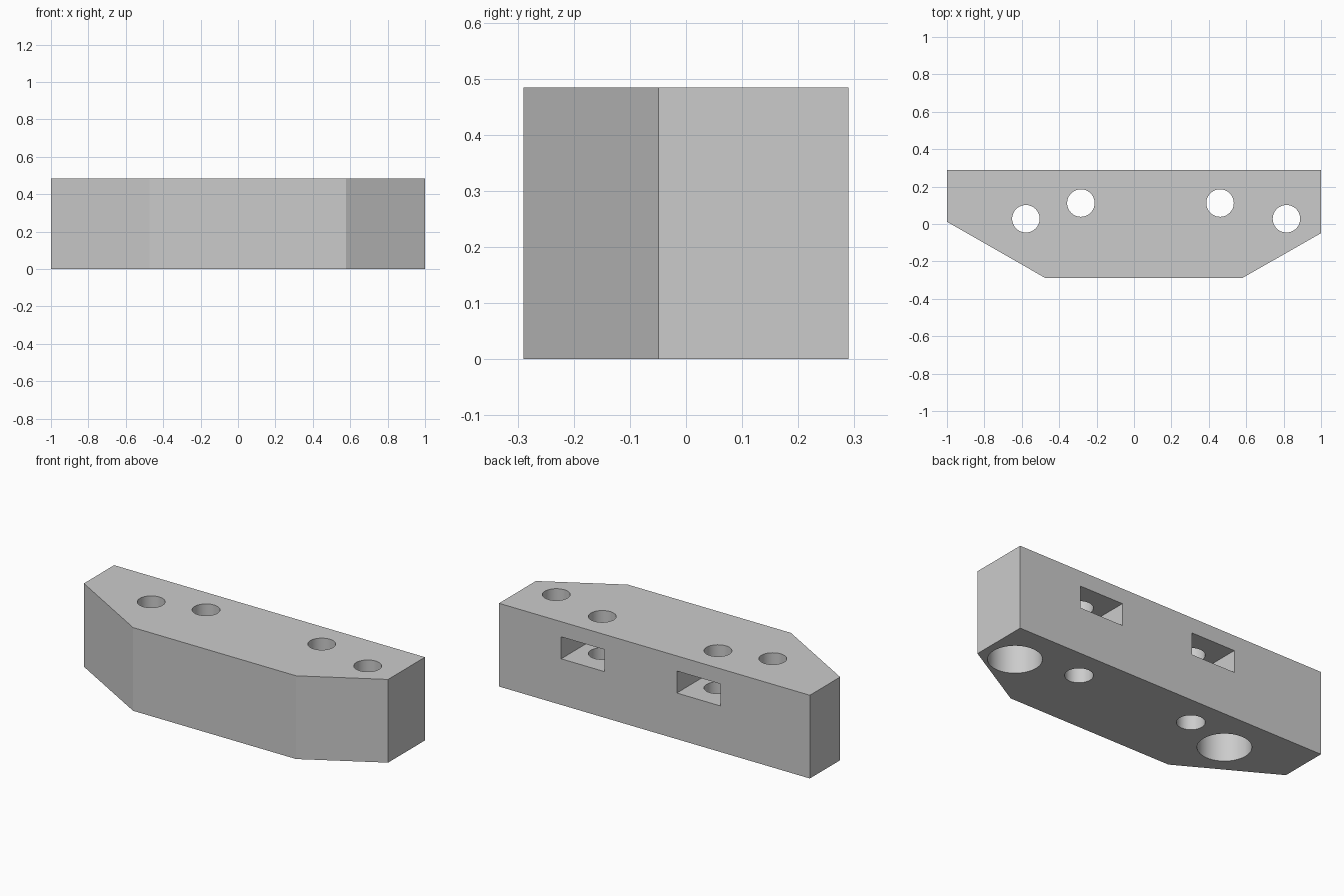
import bpy, bmesh, math

if "Cube" in bpy.data.objects:
    bpy.data.objects.remove(bpy.data.objects["Cube"], do_unlink=True)

HEIGHT = 0.484
BORE_R, RECESS_R, RECESS_DEPTH = 0.0735, 0.14, 0.28
OUTLINE = [(-1, 0.29), (-1, 0.012), (-0.472, -0.29),
           (0.577, -0.29), (1, -0.049), (1, 0.29)]
OUTER_HOLES = [(-0.578, 0.028), (0.815, 0.028)]
INNER_HOLES = [(-0.284, 0.112), (0.46, 0.112)]

grey = bpy.data.materials.new("light grey")
grey.use_nodes = True
grey.diffuse_color = (0.6, 0.6, 0.6, 1)
grey.node_tree.nodes["Principled BSDF"].inputs["Base Color"].default_value = (0.6, 0.6, 0.6, 1)


def prism(name, points, z0, z1):
    """Extrude a flat outline upwards from z0 to z1."""
    bm = bmesh.new()
    face = bm.faces.new([bm.verts.new((x, y, z0)) for x, y in points])
    top = bmesh.ops.extrude_face_region(bm, geom=[face])["geom"]
    verts = [v for v in top if isinstance(v, bmesh.types.BMVert)]
    bmesh.ops.translate(bm, verts=verts, vec=(0, 0, z1 - z0))
    bmesh.ops.recalc_face_normals(bm, faces=bm.faces)
    mesh = bpy.data.meshes.new(name)
    bm.to_mesh(mesh)
    bm.free()
    mesh.materials.append(grey)
    obj = bpy.data.objects.new(name, mesh)
    bpy.context.collection.objects.link(obj)
    return obj


def circle(x, y, r, n=48):
    return [(x + r * math.cos(2 * math.pi * i / n), y + r * math.sin(2 * math.pi * i / n))
            for i in range(n)]


def cut(target, cutter):
    """Subtract the cutter, then discard it."""
    cutter.hide_render = True
    bpy.ops.object.select_all(action='DESELECT')
    bpy.context.view_layer.objects.active = target
    target.select_set(True)
    mod = target.modifiers.new("cut", 'BOOLEAN')
    mod.operation, mod.solver, mod.object = 'DIFFERENCE', 'EXACT', cutter
    bpy.ops.object.modifier_apply(modifier=mod.name)
    bpy.data.objects.remove(cutter, do_unlink=True)


# Block with two chamfered front corners
block = prism("mounting_block", OUTLINE, 0, HEIGHT)

# Vertical bolt holes
for x, y in OUTER_HOLES + INNER_HOLES:
    cut(block, prism("bolt_hole", circle(x, y, BORE_R), -0.1, HEIGHT + 0.1))

# Wide recesses in the underside of the outer holes
for x, y in OUTER_HOLES:
    cut(block, prism("bolt_head_recess", circle(x, y, RECESS_R), -0.1, RECESS_DEPTH))

# Nut slots entering from the back and crossing the inner holes
for x, y in INNER_HOLES:
    slot = [(x - 0.14, y - 0.14), (x + 0.14, y - 0.14), (x + 0.14, 0.4), (x - 0.14, 0.4)]
    cut(block, prism("nut_slot", slot, 0.268, 0.396))

bpy.ops.object.shade_smooth_by_angle(angle=math.radians(25))
